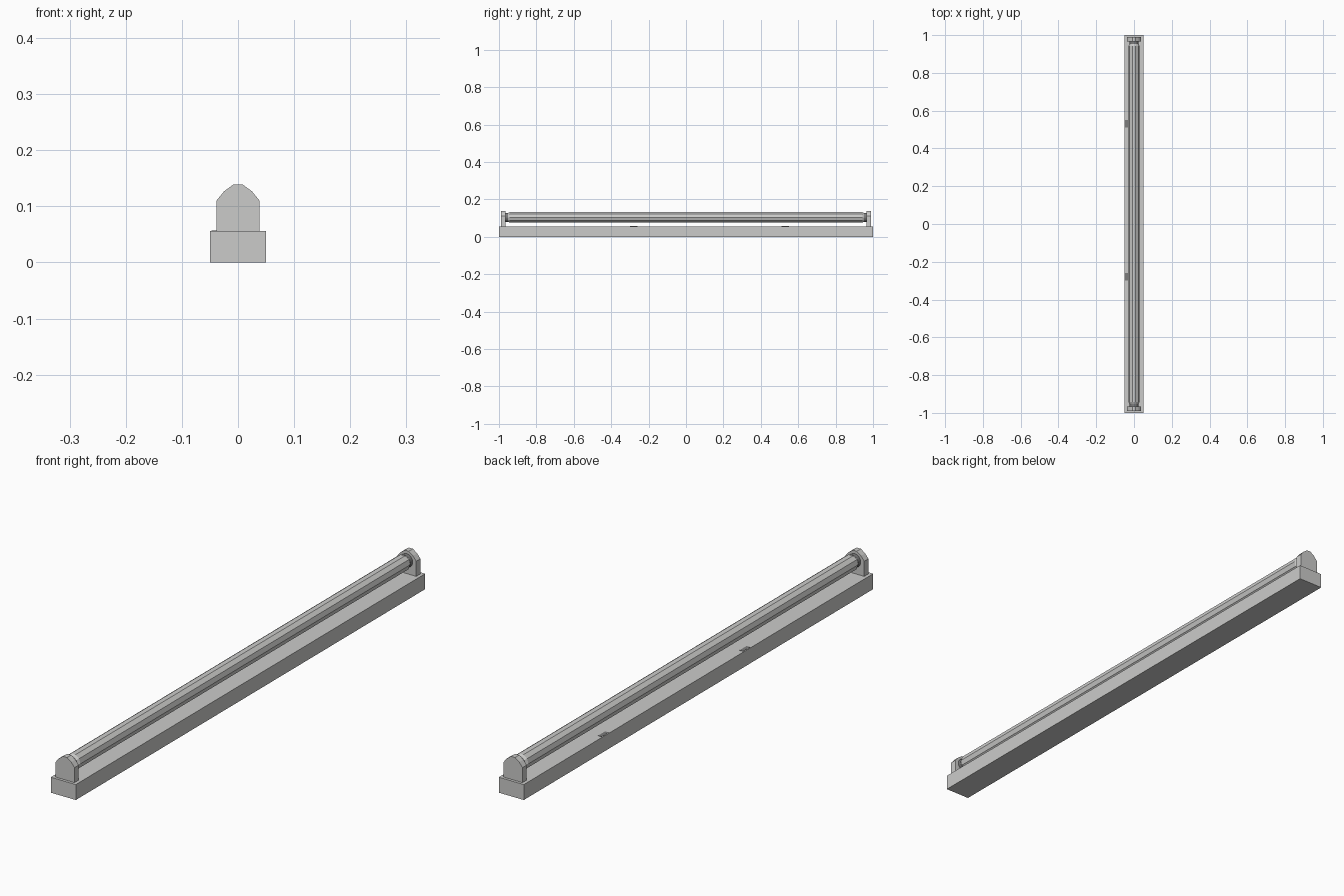
import bpy, bmesh, math

if "Cube" in bpy.data.objects:
    bpy.data.objects.remove(bpy.data.objects["Cube"])


def material(name, r, g, b):
    m = bpy.data.materials.new(name)
    m.diffuse_color = (r, g, b, 1)
    m.use_nodes = True
    m.node_tree.nodes["Principled BSDF"].inputs["Base Color"].default_value = m.diffuse_color
    return m


light_grey = material("light grey", 0.6, 0.6, 0.59)
dark_grey = material("dark grey", 0.2, 0.2, 0.2)


def finish(name, bm, mat):
    bmesh.ops.recalc_face_normals(bm, faces=bm.faces)
    mesh = bpy.data.meshes.new(name)
    bm.to_mesh(mesh)
    bm.free()
    mesh.materials.append(mat)
    ob = bpy.data.objects.new(name, mesh)
    bpy.context.collection.objects.link(ob)
    return ob


def box(name, x0, x1, y0, y1, z0, z1, mat):
    bm = bmesh.new()
    bmesh.ops.create_cube(bm, size=1)
    for v in bm.verts:
        v.co = ((x0 + x1) / 2 + v.co.x * (x1 - x0),
                (y0 + y1) / 2 + v.co.y * (y1 - y0),
                (z0 + z1) / 2 + v.co.z * (z1 - z0))
    return finish(name, bm, mat)


def loft(name, rings, mat):
    """Skin a list of closed rings and cap both ends."""
    bm = bmesh.new()
    loops = [[bm.verts.new(p) for p in ring] for ring in rings]
    n = len(loops[0])
    for a, b in zip(loops, loops[1:]):
        for i in range(n):
            j = (i + 1) % n
            bm.faces.new((a[i], a[j], b[j], b[i]))
    bm.faces.new(loops[0])
    bm.faces.new(loops[-1])
    return finish(name, bm, mat)


TUBE_Z = 0.104


def circle(y, r, n):
    return [(r * math.cos(2 * math.pi * i / n), y,
             TUBE_Z + r * math.sin(2 * math.pi * i / n)) for i in range(n)]


# Long housing
box("base_housing", -0.05, 0.05, -1, 1, 0, 0.056, light_grey)

# Glass tube with tapered ends
loft("lamp_tube", [circle(y, r, 10) for y, r in
                   ((-0.953, 0.024), (-0.943, 0.029), (0.943, 0.029), (0.953, 0.024))],
     light_grey)

# Arched end holders and the dark sockets that grip the tube
half = [(0.038, 0.055), (0.038, 0.1105), (0.025, 0.1266), (0.008, 0.139)]
arch = half + [(-x, z) for x, z in reversed(half)]
for side, s in (("front", -1), ("back", 1)):
    loft(side + "_holder", [[(x, s * y, z) for x, z in arch] for y in (0.966, 0.99)],
         light_grey)
    loft(side + "_socket", [circle(s * y, r, 20) for y, r in
                            ((0.950, 0.020), (0.953, 0.024), (0.968, 0.024))],
         dark_grey)

# Small blank marker plates on the left edge of the housing
for i, y in enumerate((-0.28, 0.53)):
    box(f"marker_plate_{i + 1}", -0.047, -0.033, y - 0.02, y + 0.02, 0.055, 0.057, dark_grey)
